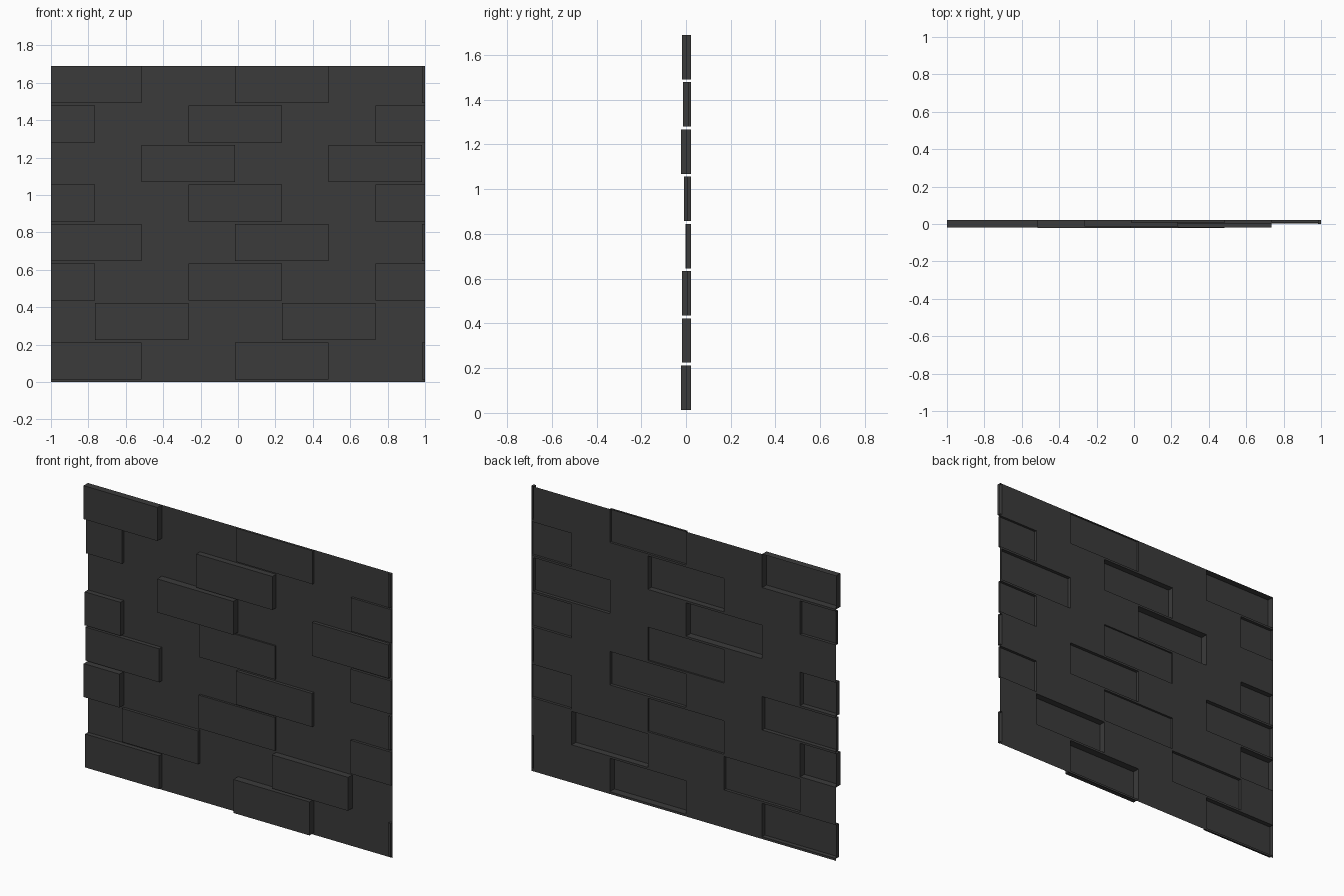
import bpy, bmesh

if "Cube" in bpy.data.objects:
    bpy.data.objects.remove(bpy.data.objects["Cube"])

BACK = 0.022                     # y of the thin backing sheet
Z0, PITCH, HEIGHT = 0.013, 0.2112, 0.1985
TOP = Z0 + 7 * PITCH + HEIGHT

# rows from the bottom up: (left end of first brick, relief depth of each brick)
rows = [
    (-1.015, (0.027, 0.044, 0.020)),
    (-0.765, (0.018, 0.040)),
    (-1.265, (0.040, 0.013, 0.016)),
    (-1.015, (0.025, 0.019, 0.020)),
    (-1.265, (0.031, 0.010, 0.016)),
    (-0.515, (0.044, 0.020)),
    (-1.265, (0.018, 0.035, 0.014)),
    (-1.015, (0.041, 0.014, 0.023)),
]

stone = bpy.data.materials.new("dark grey stone")
stone.diffuse_color = (0.043, 0.043, 0.043, 1)
stone.use_nodes = True
stone.node_tree.nodes["Principled BSDF"].inputs["Base Color"].default_value = stone.diffuse_color


def make_object(name, bm):
    bmesh.ops.remove_doubles(bm, verts=bm.verts, dist=1e-5)
    mesh = bpy.data.meshes.new(name)
    bm.to_mesh(mesh)
    bm.free()
    mesh.materials.append(stone)
    obj = bpy.data.objects.new(name, mesh)
    bpy.context.collection.objects.link(obj)


def face(bm, *points):
    bm.faces.new([bm.verts.new(p) for p in points])


def panel(bm, x0, x1, z0, z1, y=BACK):
    face(bm, (x0, y, z0), (x1, y, z0), (x1, y, z1), (x0, y, z1))


def brick(bm, x0, x1, z0, z1, depth):
    # raised front with four walls, hollow from behind
    f = BACK - depth
    panel(bm, x0, x1, z0, z1, f)
    rim = [(x0, z0), (x1, z0), (x1, z1), (x0, z1)]
    for (ax, az), (bx, bz) in zip(rim, rim[1:] + rim[:1]):
        face(bm, (ax, BACK, az), (bx, BACK, bz), (bx, f, bz), (ax, f, az))


bricks, sheet = bmesh.new(), bmesh.new()

for i, (start, depths) in enumerate(rows):
    z0 = Z0 + i * PITCH
    z1 = z0 + HEIGHT
    # mortar strip below each row
    panel(sheet, -1, 1, 0 if i == 0 else z0 - PITCH + HEIGHT, z0)
    x = -1.0
    for k, depth in enumerate(depths):
        a = max(start + k, -1.0)
        b = min(start + k + 0.5, 1.0)
        if a > x + 1e-4:
            panel(sheet, x, a, z0, z1)      # flush stretch between bricks
        brick(bricks, a, b, z0, z1, depth)
        x = b
    if x < 1 - 1e-4:
        panel(sheet, x, 1, z0, z1)

make_object("raised_bricks", bricks)
make_object("wall_sheet", sheet)
